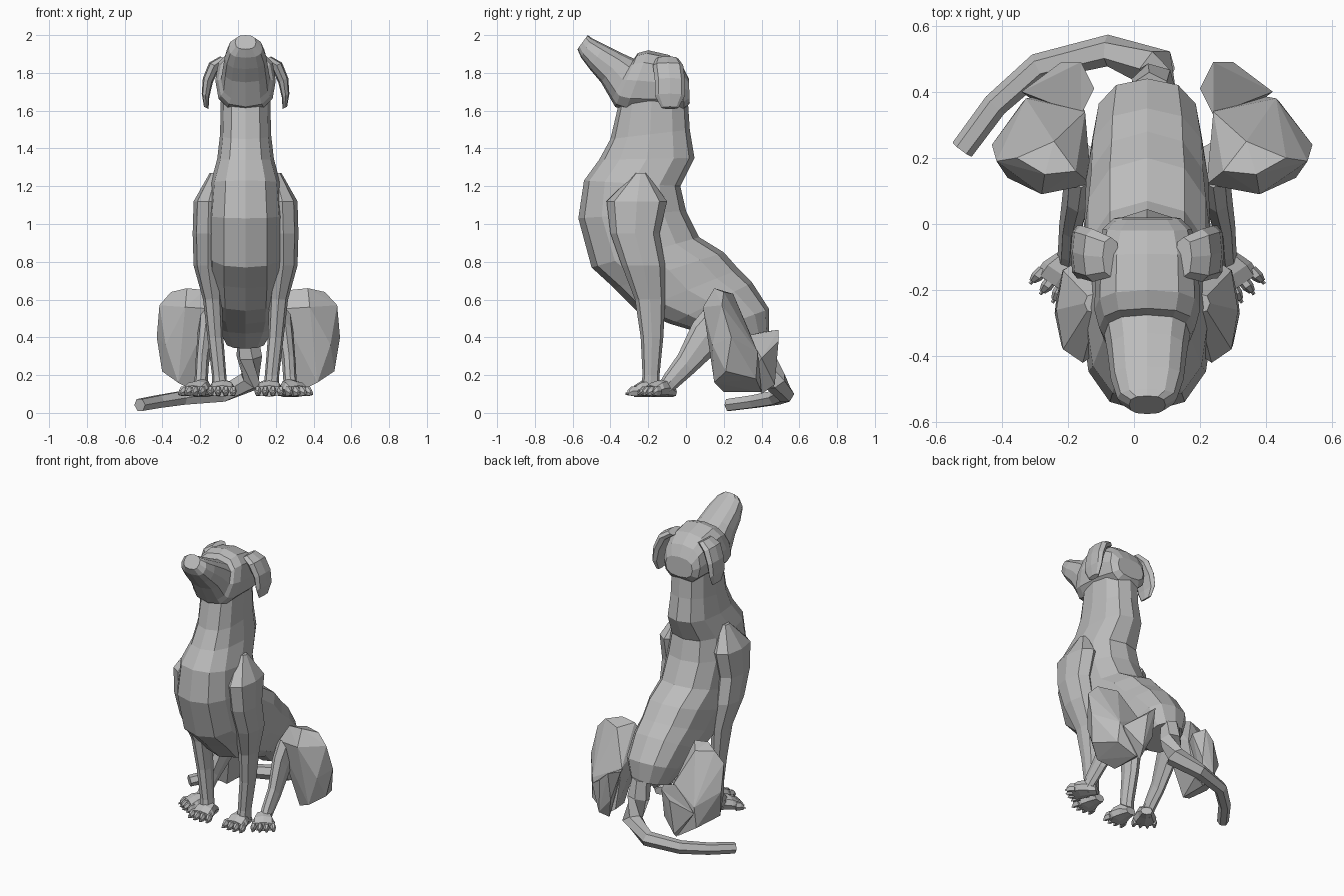
import bpy, bmesh, math
from mathutils import Vector as V

CX = 0.04  # the dog's own mid-line (the tail sweeps out to -x)
coat = bpy.data.materials.new("grey coat")
coat.diffuse_color = (0.5, 0.5, 0.5, 1)


def finish(name, bm):
    bmesh.ops.recalc_face_normals(bm, faces=bm.faces)
    me = bpy.data.meshes.new(name)
    bm.to_mesh(me)
    bm.free()
    me.materials.append(coat)
    ob = bpy.data.objects.new(name, me)
    bpy.context.collection.objects.link(ob)
    return ob


def loft(name, rings, n=8, p=1.0):
    """Skin a list of rings (centre, u half-axis, v half-axis)."""
    bm = bmesh.new()
    rows = []
    for c, u, v in rings:
        row = []
        for i in range(n):
            a = 2 * math.pi * i / n
            ca, sa = math.cos(a), math.sin(a)
            ca = math.copysign(abs(ca) ** p, ca) if abs(ca) > 1e-6 else 0
            sa = math.copysign(abs(sa) ** p, sa) if abs(sa) > 1e-6 else 0
            row.append(bm.verts.new(V(c) + V(u) * ca + V(v) * sa))
        rows.append(row)
    for a, b in zip(rows, rows[1:]):
        for i in range(n):
            j = (i + 1) % n
            bm.faces.new((a[i], a[j], b[j], b[i]))
    bm.faces.new(rows[0])
    bm.faces.new(rows[-1])
    return finish(name, bm)


def profile_loft(name, prof, n, p):
    """Rings given as (y1, z1, y2, z2, half width) across the mid-line."""
    rings = []
    for y1, z1, y2, z2, w in prof:
        rings.append(((CX, (y1 + y2) / 2, (z1 + z2) / 2), (w, 0, 0),
                      (0, (y1 - y2) / 2, (z1 - z2) / 2)))
    return loft(name, rings, n, p)


def tube(name, pts, n=8):
    """Tube along (x, y, z, radius) points."""
    rings = []
    for i, q in enumerate(pts):
        d = V(pts[min(i + 1, len(pts) - 1)][:3]) - V(pts[max(i - 1, 0)][:3])
        d.normalize()
        side = d.cross(V((0, 0, 1))).normalized()
        rings.append((q[:3], side * q[3], side.cross(d) * q[3]))
    return loft(name, rings, n)


def hull(name, pts):
    bm = bmesh.new()
    for q in pts:
        bm.verts.new(q)
    res = bmesh.ops.convex_hull(bm, input=bm.verts)
    loose = [g for g in res["geom_interior"] if isinstance(g, bmesh.types.BMVert)]
    bmesh.ops.delete(bm, geom=loose, context='VERTS')
    return finish(name, bm)


# torso and neck: throat/belly point, back point, half width
profile_loft("torso", [
    (-0.36, 1.62, 0.00, 1.80, 0.13), (-0.40, 1.45, 0.02, 1.50, 0.135),
    (-0.46, 1.34, 0.045, 1.35, 0.15), (-0.54, 1.23, -0.03, 1.20, 0.185),
    (-0.57, 1.03, 0.00, 1.07, 0.20), (-0.50, 0.77, 0.07, 0.93, 0.20),
    (-0.38, 0.66, 0.20, 0.85, 0.20), (-0.26, 0.54, 0.28, 0.76, 0.19),
    (-0.08, 0.47, 0.35, 0.69, 0.185), (0.09, 0.42, 0.44, 0.55, 0.165),
    (0.20, 0.34, 0.44, 0.42, 0.11)], 12, 0.82)

# head with muzzle: crown point, jaw point, half width
profile_loft("head", [
    (0.015, 1.77, 0.02, 1.64, 0.10), (-0.02, 1.84, -0.01, 1.60, 0.135),
    (-0.09, 1.895, -0.13, 1.60, 0.155),
    (-0.20, 1.92, -0.32, 1.60, 0.16), (-0.255, 1.905, -0.375, 1.62, 0.145),
    (-0.275, 1.875, -0.395, 1.655, 0.13), (-0.33, 1.90, -0.45, 1.75, 0.12),
    (-0.43, 1.95, -0.51, 1.82, 0.11), (-0.50, 1.985, -0.555, 1.88, 0.09),
    (-0.52, 2.0, -0.575, 1.925, 0.055)], 12, 0.75)

# tail, curling round to the left along the ground
tube("tail", [(0.05, 0.40, 0.42, 0.06), (0.06, 0.42, 0.30, 0.07),
              (0.07, 0.47, 0.17, 0.065), (-0.08, 0.525, 0.10, 0.048),
              (-0.29, 0.475, 0.08, 0.042), (-0.42, 0.36, 0.06, 0.038),
              (-0.52, 0.225, 0.042, 0.036)], 6)


def paw(name, s, dx, y, yaw):
    f = V((s * math.sin(yaw), -math.cos(yaw), 0))
    r = V((f.y, -f.x, 0))
    up = V((0, 0, 1))
    base = V((CX + s * dx, y, 0.085))
    rings = []
    for d, w, h in ((-0.075, 0.035, 0.05), (-0.02, 0.05, 0.095),
                    (0.03, 0.07, 0.085), (0.07, 0.07, 0.06)):
        rings.append((base + f * d + up * h / 2, r * w, up * h / 2))
    loft(name, rings, 8, 0.8)
    # four toes, each with a short claw
    for k in (-1.5, -0.5, 0.5, 1.5):
        t = base + r * k * 0.037 + f * (0.06 - 0.008 * abs(k))
        d = (f + r * k * 0.12).normalized()
        loft(name + "_toe", [
            (t + up * 0.03, r * 0.018, up * 0.03),
            (t + d * 0.03 + up * 0.03, r * 0.018, up * 0.028),
            (t + d * 0.05 + up * 0.02, r * 0.010, up * 0.015)], 6)
        loft(name + "_claw", [
            (t + d * 0.04 + up * 0.022, r * 0.007, up * 0.009),
            (t + d * 0.06 + up * 0.015, r * 0.005, up * 0.006)], 4)


for s, side in ((-1, "left"), (1, "right")):
    # hanging ear flap
    loft(side + "_ear", [
        ((CX + s * dx, y, z), (s * t, 0, t * 0.5), (0, w, 0))
        for dx, y, z, t, w in (
            (0.11, -0.10, 1.875, 0.025, 0.06), (0.165, -0.095, 1.84, 0.028, 0.08),
            (0.20, -0.085, 1.76, 0.026, 0.08), (0.212, -0.085, 1.68, 0.02, 0.08),
            (0.208, -0.085, 1.615, 0.012, 0.045))], 8, 0.8)

    # foreleg: height, front y, rear y, offset from mid-line, half width
    loft(side + "_foreleg", [
        ((CX + s * dx, (a + b) / 2, z), (w, 0, 0), (0, (b - a) / 2, 0))
        for z, a, b, dx, w in (
            (1.27, -0.27, -0.21, 0.155, 0.035), (1.12, -0.42, -0.10, 0.195, 0.08),
            (0.95, -0.40, -0.14, 0.20, 0.08), (0.78, -0.34, -0.11, 0.20, 0.075),
            (0.60, -0.27, -0.11, 0.175, 0.05), (0.40, -0.24, -0.12, 0.16, 0.042),
            (0.20, -0.23, -0.14, 0.14, 0.038), (0.12, -0.24, -0.14, 0.135, 0.04))],
        8, 0.85)
    paw(side + "_fore_paw", s, 0.125, -0.205, 0.0)

    # folded thigh, a faceted lobe (the left one sits a little closer in)
    k = 0.94 if s < 0 else 1.0
    hull(side + "_thigh", [(CX + s * x * k, y, z) for x, y, z in (
        (0.23, 0.16, 0.65), (0.33, 0.15, 0.66), (0.42, 0.20, 0.64),
        (0.30, 0.25, 0.63), (0.18, 0.12, 0.55), (0.34, 0.09, 0.56),
        (0.485, 0.19, 0.57), (0.50, 0.24, 0.40), (0.45, 0.14, 0.36),
        (0.20, 0.34, 0.42), (0.39, 0.38, 0.32), (0.47, 0.21, 0.22),
        (0.38, 0.15, 0.16), (0.40, 0.37, 0.18), (0.28, 0.20, 0.11),
        (0.28, 0.40, 0.11), (0.22, 0.38, 0.15))])

    # rear of the haunch, reaching back beside the tail root
    hull(side + "_haunch", [(CX + s * x, y, z) for x, y, z in (
        (0.16, 0.41, 0.43), (0.20, 0.49, 0.44), (0.26, 0.49, 0.38),
        (0.20, 0.46, 0.25), (0.28, 0.47, 0.15), (0.20, 0.33, 0.41),
        (0.30, 0.34, 0.20), (0.38, 0.40, 0.29), (0.25, 0.40, 0.10))])

    # shin reaching forward to the hind paw
    loft(side + "_shin", [
        ((CX + s * dx, y, z), (w, 0, 0), (0, h * 0.64, -h * 0.77))
        for dx, y, z, w, h in (
            (0.20, 0.18, 0.48, 0.05, 0.11), (0.21, 0.10, 0.40, 0.045, 0.10),
            (0.23, 0.00, 0.26, 0.036, 0.065), (0.235, -0.08, 0.17, 0.035, 0.05),
            (0.24, -0.12, 0.12, 0.035, 0.04))], 8)
    paw(side + "_hind_paw", s, 0.24, -0.13, 0.6)
